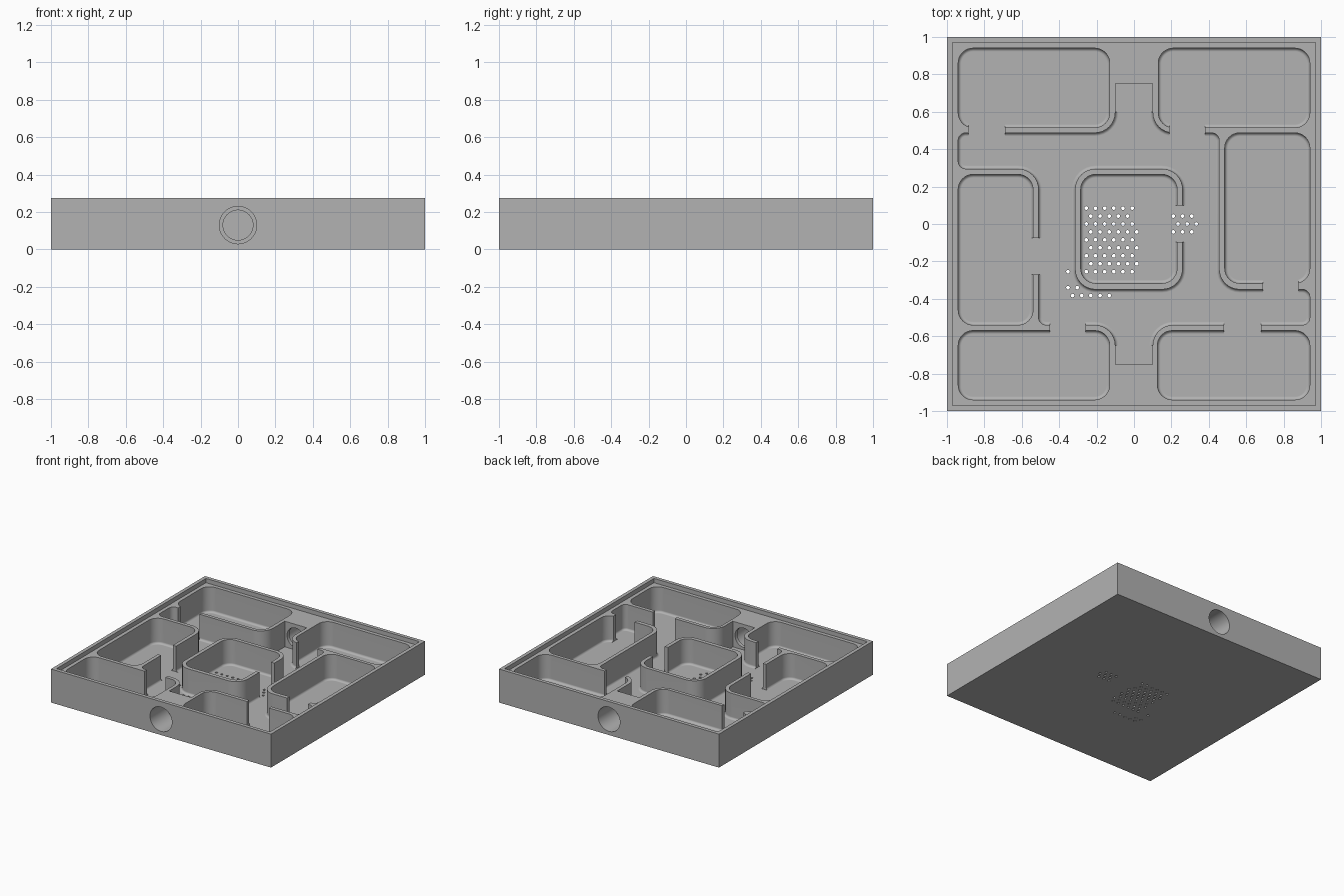
import bpy, bmesh, math
from mathutils import Vector, Matrix

cube = bpy.data.objects.get("Cube")
if cube:
    bpy.data.objects.remove(cube)

FLOOR, LEDGE, TOP, ABOVE = 0.03, 0.24, 0.275, 0.32
FILLET, STEPS, ARC = 0.018, 4, 8

grey = bpy.data.materials.new("plain grey")
grey.use_nodes = True
grey.diffuse_color = (0.448, 0.448, 0.448, 1)
grey.node_tree.nodes["Principled BSDF"].inputs["Base Color"].default_value = grey.diffuse_color


def make_object(name, bm):
    bmesh.ops.recalc_face_normals(bm, faces=bm.faces)
    mesh = bpy.data.meshes.new(name)
    bm.to_mesh(mesh)
    bm.free()
    mesh.materials.append(grey)
    obj = bpy.data.objects.new(name, mesh)
    bpy.context.collection.objects.link(obj)
    return obj


def outline(corners, inset):
    """Right-angled counter-clockwise outline with rounded corners, moved inward."""
    points = []
    for i, (x, y, r) in enumerate(corners):
        p = Vector((x, y))
        a = (p - Vector(corners[i - 1][:2])).normalized()
        b = (Vector(corners[(i + 1) % len(corners)][:2]) - p).normalized()
        p += inset * (Vector((-a.y, a.x)) + Vector((-b.y, b.x)))
        if r == 0:
            points.append(p)
            continue
        r += -inset if a.cross(b) > 0 else inset
        centre = p + r * (b - a)
        for k in range(ARC + 1):
            t = math.pi / 2 * k / ARC
            points.append(centre + r * (a * math.sin(t) - b * math.cos(t)))
    return points


def loft(name, corners, levels):
    """Stack the outline at (inset, z) levels into a closed solid."""
    bm = bmesh.new()
    rings = [[bm.verts.new((p.x, p.y, z)) for p in outline(corners, d)] for d, z in levels]
    for low, high in zip(rings, rings[1:]):
        for i in range(len(low)):
            bm.faces.new((low[i - 1], low[i], high[i], high[i - 1]))
    bm.faces.new(rings[0][::-1])
    bm.faces.new(rings[-1])
    return make_object(name, bm)


def rect(x0, x1, y0, y1, r=0):
    return [(x0, y0, r), (x1, y0, r), (x1, y1, r), (x0, y1, r)]


def cylinder(bm, radius, start, end, sides):
    axis = end - start
    turn = axis.to_track_quat('Z', 'Y').to_matrix().to_4x4()
    bmesh.ops.create_cone(bm, cap_ends=True, segments=sides, radius1=radius, radius2=radius,
                          depth=axis.length,
                          matrix=Matrix.Translation((start + end) / 2) @ turn)


def combine(target, tool, operation='DIFFERENCE'):
    mod = target.modifiers.new(tool.name, 'BOOLEAN')
    mod.operation, mod.solver, mod.object = operation, 'EXACT', tool
    bpy.context.view_layer.objects.active = target
    bpy.ops.object.modifier_apply(modifier=mod.name)
    bpy.data.objects.remove(tool)


# Floor fillet: quarter round from the floor up to the wall
quarter = [math.pi / 2 * k / STEPS for k in range(STEPS + 1)]
fillet = [(FILLET * (1 - math.sin(t)), FLOOR + FILLET * (1 - math.cos(t))) for t in quarter]
pocket = fillet + [(0, ABOVE)]

# Outer case with a recessed ledge for a lid
case = loft("maze_case", rect(-1, 1, -1, 1), [(0, 0), (0, TOP)])
combine(case, loft("lid_recess", rect(-0.97, 0.97, -0.97, 0.97), [(0, LEDGE), (0, ABOVE)]))

# Corridor around all the rooms
corridor = [
    (-0.1, 0.75, 0), (-0.1, 0.487, 0.11), (-0.94, 0.487, 0.04), (-0.94, 0.295, 0.04),
    (-0.51, 0.295, 0.11), (-0.51, -0.54, 0.04), (-0.1, -0.54, 0.11), (-0.1, -0.75, 0),
    (0.1, -0.75, 0), (0.1, -0.54, 0.11), (0.94, -0.54, 0.04), (0.94, -0.35, 0.04),
    (0.455, -0.35, 0.11), (0.455, 0.487, 0.04), (0.1, 0.487, 0.11), (0.1, 0.75, 0)]
combine(case, loft("corridor", corridor, pocket))

# Central block with a flared foot, later hollowed into a room
foot = [(-d, z) for d, z in fillet]
block = loft("central_block", rect(-0.315, 0.26, -0.35, 0.295, 0.11),
             [(-FILLET, FLOOR / 2)] + foot + [(0, LEDGE)])
combine(case, block, 'UNION')

# Rooms
rooms = [(-0.94, -0.13, 0.515, 0.94), (0.13, 0.94, 0.515, 0.94),
         (-0.94, -0.13, -0.94, -0.57), (0.125, 0.94, -0.94, -0.57),
         (-0.94, -0.54, -0.54, 0.265), (0.485, 0.94, -0.317, 0.487),
         (-0.285, 0.23, -0.317, 0.265)]
for room in rooms:
    combine(case, loft("room", rect(*room, 0.08), pocket))

# Doorways through the walls, and the square entrance bays
doors = [(-0.885, -0.69, 0.465, 0.537), (0.19, 0.38, 0.465, 0.537),
         (-0.45, -0.26, -0.592, -0.518), (0.48, 0.68, -0.592, -0.518),
         (0.69, 0.88, -0.372, -0.295), (-0.562, -0.488, -0.27, -0.075),
         (0.208, 0.282, -0.095, 0.1),
         (-0.1, 0.1, 0.6, 0.75), (-0.1, 0.1, -0.75, -0.65)]
for door in doors:
    combine(case, loft("doorway", rect(*door), [(0, FLOOR), (0, ABOVE)]))

# Stepped round entrances at front and back
for side in (-1, 1):
    for radius, outer, inner in ((0.1, 1.1, 0.78), (0.08, 1.05, 0.7)):
        bm = bmesh.new()
        cylinder(bm, radius, Vector((0, side * outer, 0.13)), Vector((0, side * inner, 0.13)), 48)
        combine(case, make_object("entrance", bm))

# Drain holes on a staggered grid: row, first column, count
drains = [(row, 0, 5 if row == 1 else 6) for row in range(9)]
drains += [(1, 9, 3), (2, 10, 3), (3, 9, 3), (8, -2, 1), (10, -2, 2), (11, -2, 5)]
bm = bmesh.new()
for row, first, count in drains:
    for column in range(first, first + count):
        x = -0.255 + 0.049 * (column + 0.5 * (row % 2))
        y = 0.085 - 0.0425 * row
        cylinder(bm, 0.01, Vector((x, y, -0.02)), Vector((x, y, 0.07)), 12)
combine(case, make_object("drain_holes", bm))

# Smooth the curves and keep the flats even
bpy.ops.object.select_all(action='DESELECT')
case.select_set(True)
bpy.context.view_layer.objects.active = case
bpy.ops.object.shade_smooth_by_angle(angle=math.radians(30))
weighted = case.modifiers.new("even_normals", 'WEIGHTED_NORMAL')
weighted.keep_sharp = True
